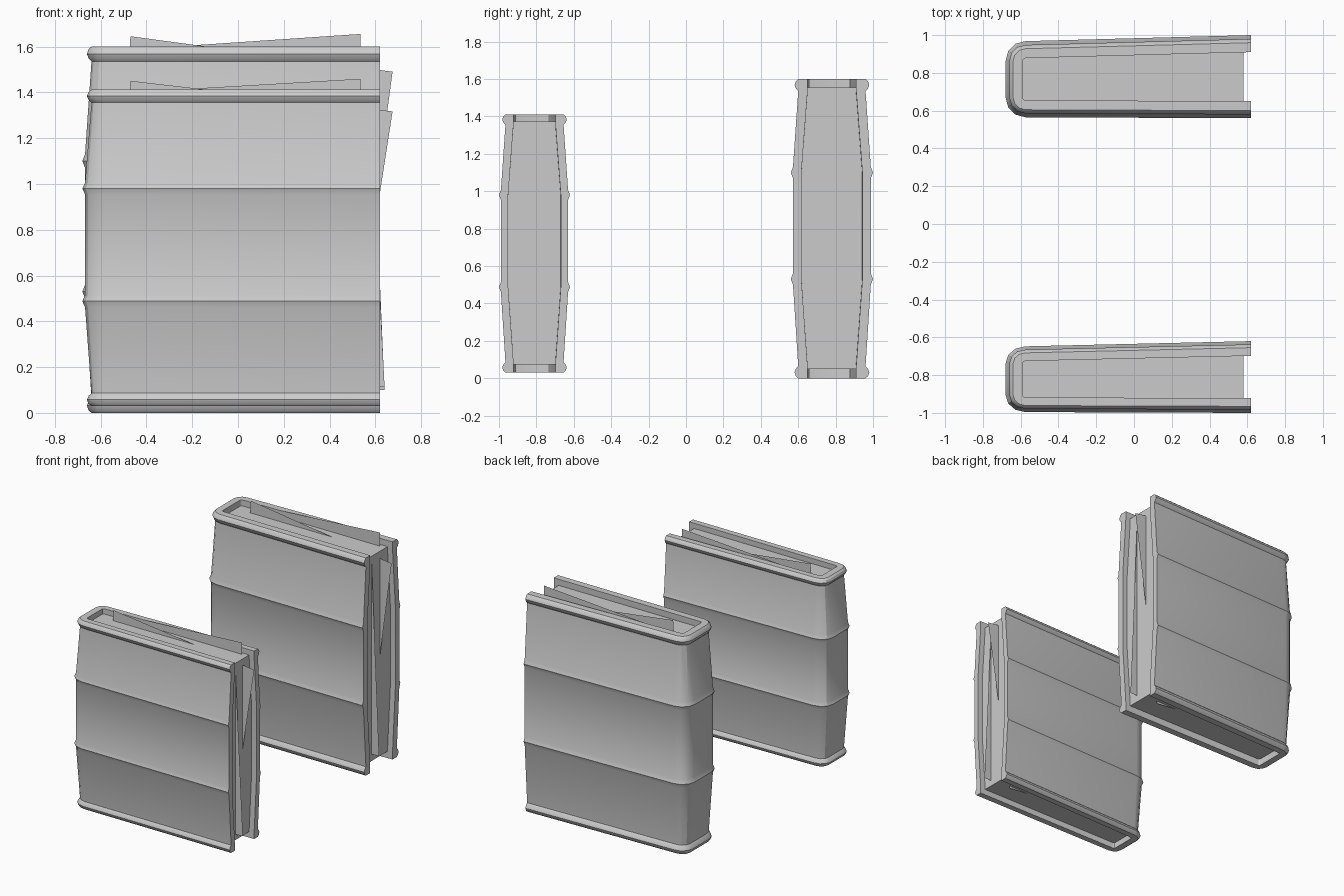
import bpy, bmesh
from math import pi, cos, sin

if "Cube" in bpy.data.objects:
    bpy.data.objects.remove(bpy.data.objects["Cube"])


def u_path(o, x_end, segs=3):
    """Plan outline of the book (open to +x), pushed outward by o."""
    r = max(0.065 + o, 0.012)
    xl, yf, yb = -0.64 - o, 0.605 - o, 0.928 + o
    pts = [(x_end, 0.60 - o)]
    for i in range(segs + 1):
        a = 1.5 * pi - 0.5 * pi * i / segs
        pts.append((xl + r + r * cos(a), yf + r + r * sin(a)))
    for i in range(segs + 1):
        a = pi - 0.5 * pi * i / segs
        pts.append((xl + r + r * cos(a), yb - r + r * sin(a)))
    pts.append((x_end, 0.96 + o))
    return pts


def finish(bm, name, smooth=True):
    me = bpy.data.meshes.new(name)
    bm.to_mesh(me)
    bm.free()
    ob = bpy.data.objects.new(name, me)
    bpy.context.collection.objects.link(ob)
    if smooth:
        bpy.ops.object.select_all(action='DESELECT')
        ob.select_set(True)
        bpy.context.view_layer.objects.active = ob
        bpy.ops.object.shade_smooth_by_angle(angle=0.5)
    return ob


def loft(name, profile, x_end, hollow, place):
    """Rings of the plan outline at each (z, offset) of the profile."""
    bm = bmesh.new()
    rings = [[bm.verts.new(place(x, y, z)) for x, y in u_path(o, x_end)]
             for z, o in profile]
    n, m = len(rings), len(rings[0])
    for i in range(n if hollow else n - 1):
        a, b = rings[i], rings[(i + 1) % n]
        for j in range(m - 1 if hollow else m):
            k = (j + 1) % m
            bm.faces.new((a[j], a[k], b[k], b[j]))
    if hollow:
        bm.faces.new([r[0] for r in rings])
        bm.faces.new([r[-1] for r in rings])
    else:
        bm.faces.new(rings[0])
        bm.faces.new(rings[-1])
    bmesh.ops.recalc_face_normals(bm, faces=bm.faces)
    return finish(bm, name)


# Vertical profiles: (z, outward offset)
outer = [(0, 0), (0.012, 0.013), (0.032, 0.02), (0.052, 0.012), (0.065, 0),
         (0.50, 0.028), (0.53, 0.04), (0.56, 0.028),
         (1.07, 0.028), (1.10, 0.04), (1.13, 0.028),
         (1.535, 0), (1.548, 0.012), (1.568, 0.02), (1.588, 0.013), (1.6, 0)]
inner = [(1.6, -0.05), (1.535, -0.05), (1.10, -0.017),
         (0.53, -0.017), (0.065, -0.05), (0, -0.05)]
block = [(0.05, -0.049), (0.53, -0.016), (1.10, -0.016), (1.555, -0.049)]

# Loose sheets: y position and corners in x, z
sheets = [
    (0.82, [(-0.47, 1.645), (0.675, 1.49), (0.48, 0.03), (-0.55, 0.15)]),
    (0.885, [(0.535, 1.655), (0.56, 0.1), (-0.5, 0.1), (-0.5, 1.585)]),
    (0.725, [(0.64, 0.1), (0.58, 1.5), (-0.5, 1.5), (-0.5, 0.06)]),
]


def book(prefix, y0, z0, s):
    def place(x, y, z):
        return (x, y0 + s * (y - 0.56), z0 + s * z)
    loft(prefix + "_cover", outer + inner, 0.62, True, place)
    loft(prefix + "_page_block", block, 0.58, False, place)
    for i, (y, pts) in enumerate(sheets):
        bm = bmesh.new()
        bm.faces.new([bm.verts.new(place(x, y, z)) for x, z in pts])
        finish(bm, f"{prefix}_loose_page_{i + 1}", False)


book("large_book", 0.56, 0.0, 1.0)
book("small_book", -1.0, 0.03, 0.8635)
